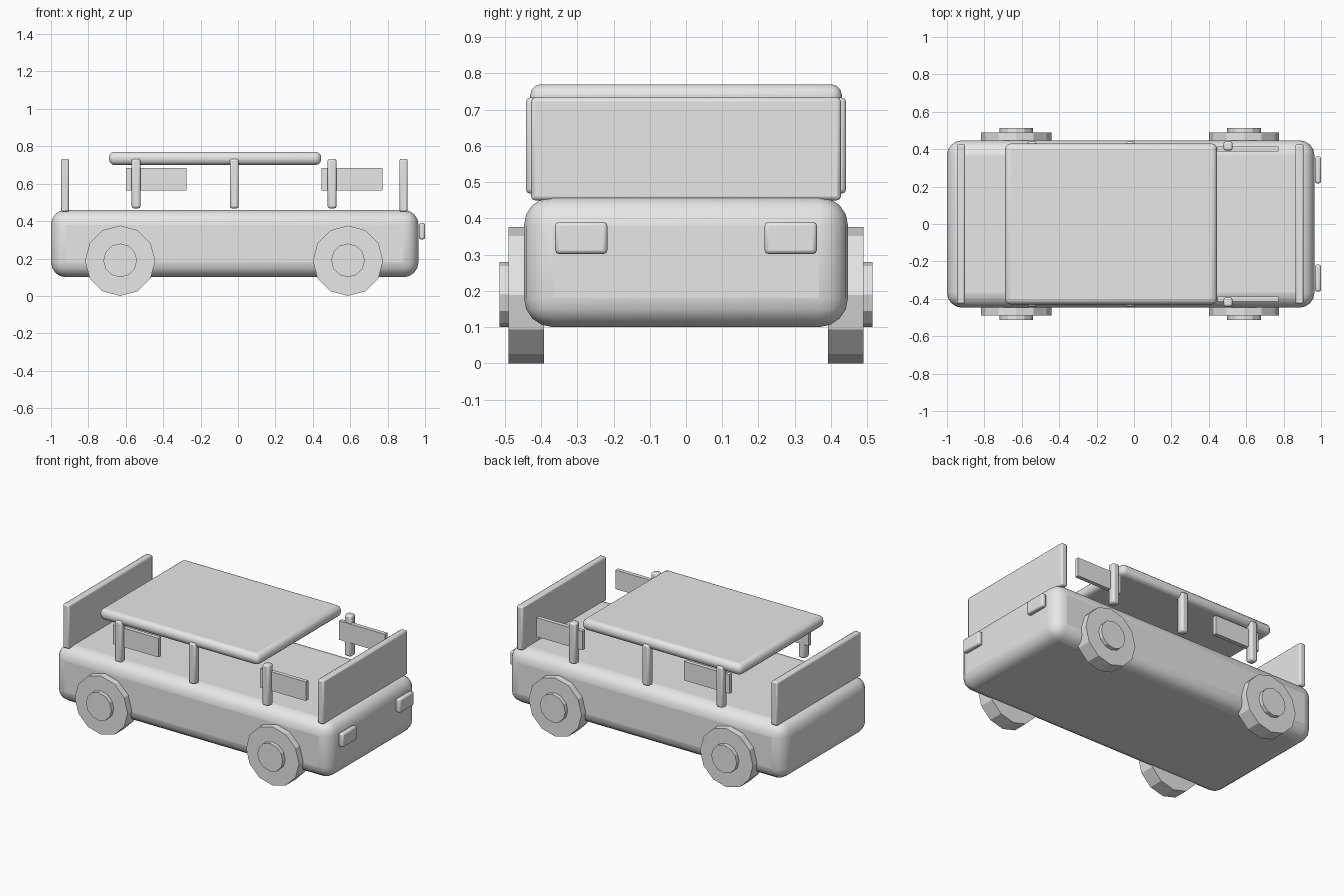
import bpy, math

if "Cube" in bpy.data.objects:
    bpy.data.objects.remove(bpy.data.objects["Cube"])

grey = bpy.data.materials.new("light_grey")
grey.diffuse_color = (0.8, 0.8, 0.8, 1)
grey.use_nodes = True
grey.node_tree.nodes["Principled BSDF"].inputs["Base Color"].default_value = grey.diffuse_color


def finish(ob, name, bevel=0, segments=3):
    ob.name = name
    ob.data.materials.append(grey)
    if bevel:
        m = ob.modifiers.new("rounding", 'BEVEL')
        m.width = bevel
        m.segments = segments
        m.limit_method = 'ANGLE'
        bpy.ops.object.shade_smooth_by_angle(angle=math.radians(40))
    return ob


def box(name, x, y, z, bevel=0, segments=3):
    """Box from (min, max) pairs on each axis."""
    pairs = (x, y, z)
    bpy.ops.mesh.primitive_cube_add(size=1, location=[(a + b) / 2 for a, b in pairs])
    ob = bpy.context.object
    ob.scale = [b - a for a, b in pairs]
    bpy.ops.object.transform_apply(location=False, rotation=False, scale=True)
    return finish(ob, name, bevel, segments)


def disc(name, x, y, z, radius):
    """Twelve-sided cylinder lying along y."""
    bpy.ops.mesh.primitive_cylinder_add(vertices=12, radius=radius, depth=abs(y[1] - y[0]),
                                        location=(x, (y[0] + y[1]) / 2, z),
                                        rotation=(math.pi / 2, 0, 0))
    return finish(bpy.context.object, name)


def side(s, a, b):
    return tuple(sorted((s * a, s * b)))


# Rounded body and roof slab
box("body", (-1.0, 0.965), (-0.447, 0.447), (0.10, 0.46), 0.08, 4)
box("roof", (-0.69, 0.445), (-0.43, 0.43), (0.70, 0.77), 0.03, 3)

# Upright panels at both ends
box("rear_screen", (-0.947, -0.903), (-0.427, 0.427), (0.45, 0.733), 0.01, 2)
box("front_screen", (0.863, 0.907), (-0.427, 0.427), (0.45, 0.733), 0.01, 2)

for s, label in ((-1, "right"), (1, "left")):
    # Roof pillars
    for i, x in enumerate((-0.545, -0.02, 0.503)):
        box(f"{label}_pillar_{i + 1}", (x - 0.024, x + 0.024), side(s, 0.392, 0.442),
            (0.468, 0.733), 0.012, 2)
    # Thin side window panes
    for end, x in (("rear", -0.60), ("front", 0.447)):
        box(f"{label}_{end}_pane", (x, x + 0.325), side(s, 0.388, 0.414), (0.563, 0.685))
    # Wheels and hubs
    for end, x in (("rear", -0.63), ("front", 0.588)):
        disc(f"{label}_{end}_wheel", x, side(s, 0.392, 0.489), 0.188, 0.188)
        disc(f"{label}_{end}_hub", x, side(s, 0.45, 0.514), 0.19, 0.09)
    # Headlight
    box(f"{label}_headlight", (0.967, 1.0), side(s, 0.217, 0.361), (0.302, 0.39), 0.01, 2)
